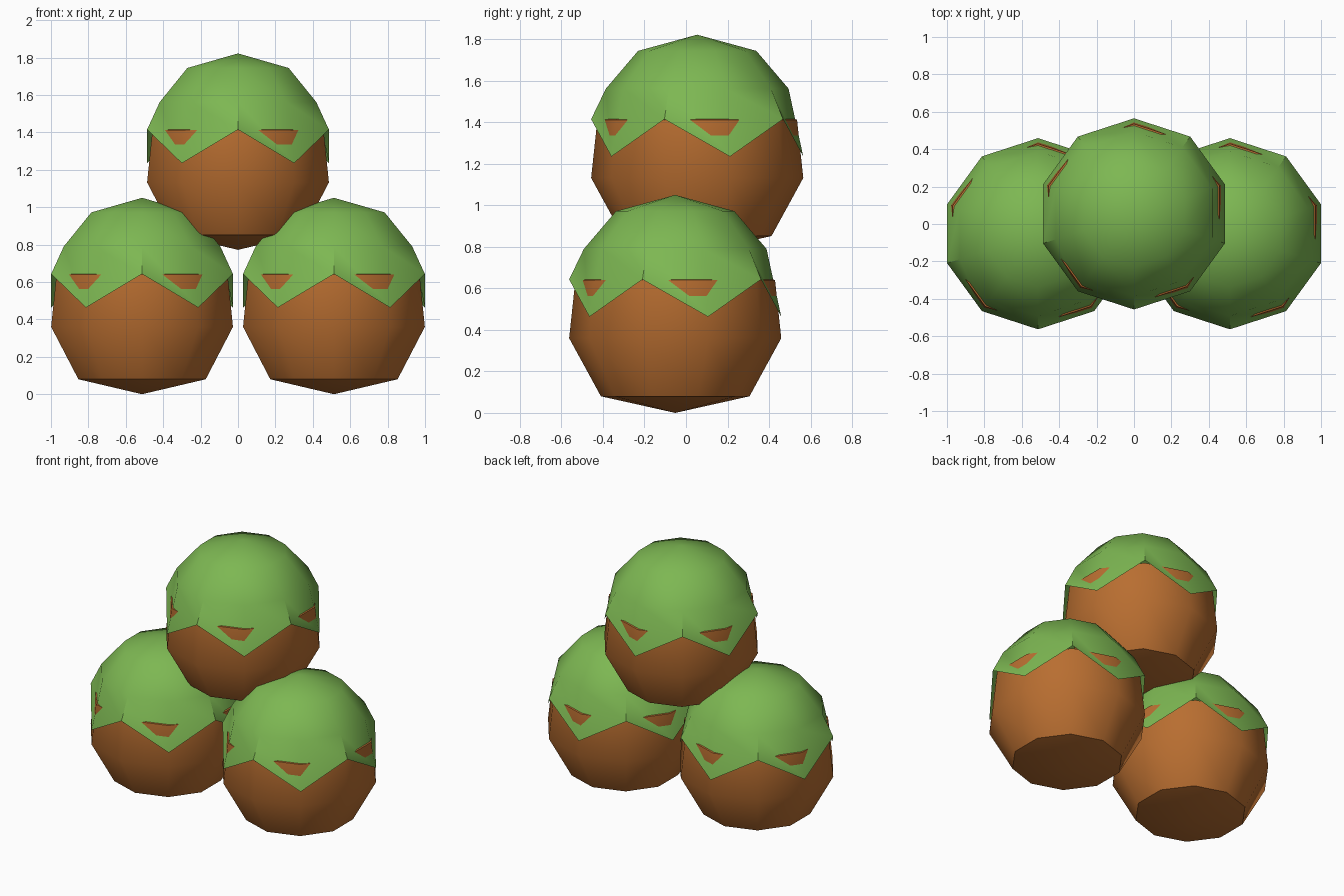
import bpy, bmesh, math

if "Cube" in bpy.data.objects:
    bpy.data.objects.remove(bpy.data.objects["Cube"], do_unlink=True)

SIDES = 10


def material(name, rgb):
    mat = bpy.data.materials.new(name)
    mat.use_nodes = True
    mat.diffuse_color = (*rgb, 1)
    bsdf = mat.node_tree.nodes["Principled BSDF"]
    bsdf.inputs["Base Color"].default_value = (*rgb, 1)
    bsdf.inputs["Roughness"].default_value = 0.9
    return mat


brown = material("nut_brown", (0.48, 0.155, 0.03))
green = material("leaf_green", (0.205, 0.475, 0.085))


def ring(bm, radius, z, drop=0.0):
    """Ring of vertices starting at the front; every second one can hang lower."""
    verts = []
    for i in range(SIDES):
        a = math.tau * i / SIDES
        low = drop if i % 2 else 0.0
        verts.append(bm.verts.new((radius * math.sin(a), -radius * math.cos(a), z - low)))
    return verts


def band(bm, lower, upper):
    """Join two rings with triangles whose diagonals all lean the same way."""
    for i in range(SIDES):
        j = (i + 1) % SIDES
        bm.faces.new((lower[i], lower[j], upper[i]))
        bm.faces.new((lower[j], upper[j], upper[i]))


def fan(bm, verts, z, up):
    """Close a ring with a shallow point."""
    tip = bm.verts.new((0, 0, z))
    for i in range(SIDES):
        a, b = verts[i], verts[(i + 1) % SIDES]
        bm.faces.new((a, b, tip) if up else (b, a, tip))


def finish(bm, name, mat, location):
    mesh = bpy.data.meshes.new(name)
    bm.to_mesh(mesh)
    bm.free()
    mesh.materials.append(mat)
    obj = bpy.data.objects.new(name, mesh)
    bpy.context.collection.objects.link(obj)
    obj.location = location
    bpy.ops.object.select_all(action="DESELECT")
    obj.select_set(True)
    bpy.context.view_layer.objects.active = obj
    bpy.ops.object.shade_smooth_by_angle(angle=math.radians(45))


def nut(label, location):
    # Nut body; its shoulder pokes through the cap as small patches
    bm = bmesh.new()
    base = ring(bm, 0.358, 0.08)
    belly = ring(bm, 0.511, 0.36)
    shoulder = ring(bm, 0.481, 0.64)
    fan(bm, base, 0.0, False)
    band(bm, base, belly)
    band(bm, belly, shoulder)
    fan(bm, shoulder, 0.8, True)
    finish(bm, label + "_nut_body", brown, location)

    # Leafy cap with a zigzag rim
    bm = bmesh.new()
    rim = ring(bm, 0.511, 0.643, drop=0.18)
    middle = ring(bm, 0.44, 0.79)
    crown = ring(bm, 0.285, 0.972)
    band(bm, rim, middle)
    band(bm, middle, crown)
    fan(bm, crown, 1.05, True)
    finish(bm, label + "_leaf_cap", green, location)


# Two nuts side by side, one stacked on top
nut("left", (0.513, -0.052, 0))
nut("right", (-0.513, -0.052, 0))
nut("top", (0, 0.054, 0.772))
